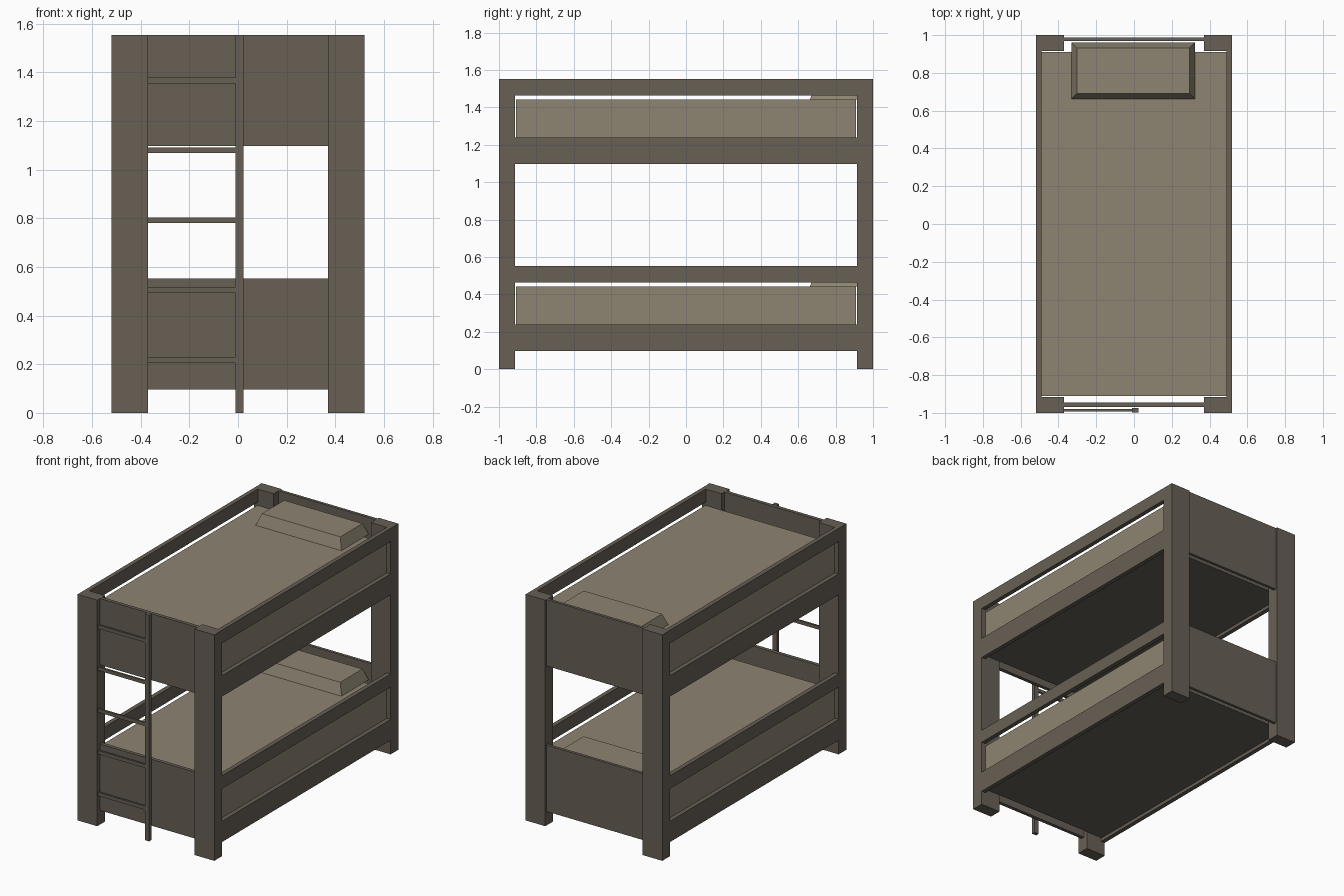
import bpy, bmesh

if "Cube" in bpy.data.objects:
    bpy.data.objects.remove(bpy.data.objects["Cube"])


def material(name, rgb):
    m = bpy.data.materials.new(name)
    m.diffuse_color = (*rgb, 1)
    m.use_nodes = True
    m.node_tree.nodes["Principled BSDF"].inputs["Base Color"].default_value = m.diffuse_color
    return m


WOOD = material("brown grey wood", (0.135, 0.115, 0.09))
CLOTH = material("beige bedding", (0.27, 0.235, 0.17))


def box(name, x, y, z, mat, inset=0.0):
    """Box from (min, max) ranges; inset narrows the top face."""
    bm = bmesh.new()
    bmesh.ops.create_cube(bm, size=1)
    for v in bm.verts:
        top = v.co.z > 0
        for i, r in enumerate((x, y, z)):
            hi = v.co[i] > 0
            v.co[i] = r[1] if hi else r[0]
            if top and i < 2:
                v.co[i] += -inset if hi else inset
    me = bpy.data.meshes.new(name)
    bm.to_mesh(me)
    bm.free()
    me.materials.append(mat)
    ob = bpy.data.objects.new(name, me)
    bpy.context.collection.objects.link(ob)
    return ob


def span(a, b, s):
    return (a, b) if s > 0 else (-b, -a)


# corner posts and side rails
for s, side in ((-1, "left"), (1, "right")):
    for t, end in ((-1, "front"), (1, "back")):
        box(f"{end}_{side}_post", span(0.37, 0.52, s), span(0.915, 1, t), (0, 1.553), WOOD)
    for level, z in (("lower", 0.0), ("upper", 1.0)):
        box(f"{level}_{side}_bed_rail", span(0.49, 0.52, s), (-0.915, 0.915), (z + 0.097, z + 0.24), WOOD)
        box(f"{level}_{side}_guard_rail", span(0.49, 0.52, s), (-0.915, 0.915), (z + 0.463, z + 0.553), WOOD)

# end boards, mattresses and pillows for both bunks
for level, z in (("lower", 0.0), ("upper", 1.0)):
    box(f"{level}_front_board", (-0.37, 0.37), (-0.97, -0.945), (z + 0.097, z + 0.553), WOOD)
    box(f"{level}_back_board", (-0.37, 0.37), (0.968, 0.988), (z + 0.097, z + 0.553), WOOD)
    box(f"{level}_bed_base", (-0.49, 0.49), (-0.91, 0.91), (z + 0.12, z + 0.14), WOOD)
    box(f"{level}_mattress", (-0.49, 0.49), (-0.91, 0.91), (z + 0.14, z + 0.443), CLOTH)
    box(f"{level}_pillow", (-0.33, 0.322), (0.663, 0.96), (z + 0.443, z + 0.52), CLOTH, 0.028)

# ladder
box("ladder_upright", (-0.01, 0.023), (-0.998, -0.973), (0, 1.553), WOOD)
for i in range(5):
    z = 0.205 + 0.2875 * i
    box(f"ladder_rung_{i + 1}", (-0.372, -0.008), (-0.992, -0.979), (z, z + 0.024), WOOD)
